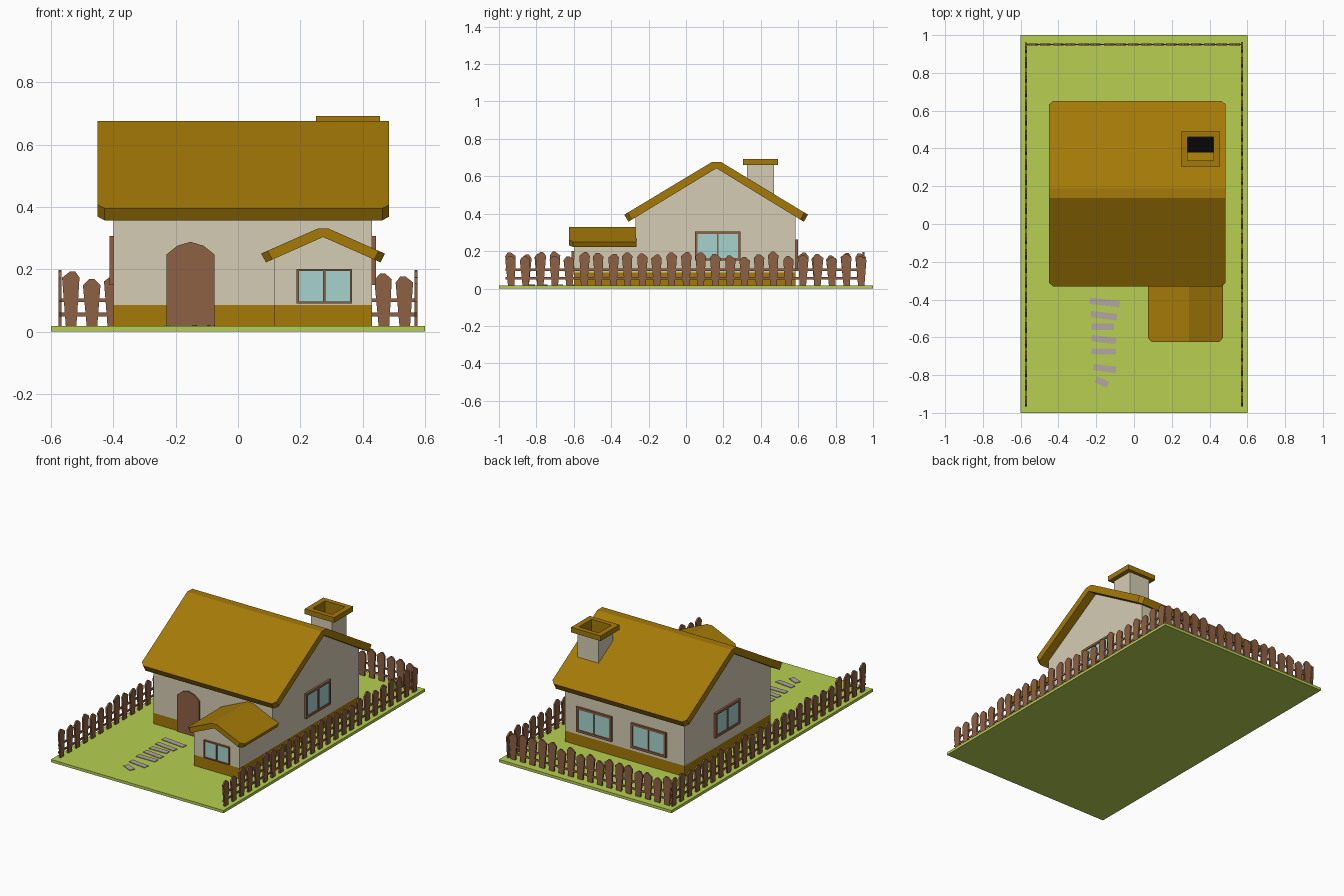
import bpy, bmesh, random
from math import radians
from mathutils import Matrix

if "Cube" in bpy.data.objects:
    bpy.data.objects.remove(bpy.data.objects["Cube"])

random.seed(4)


def material(name, r, g, b):
    m = bpy.data.materials.new(name)
    m.diffuse_color = [(c / 255) ** 2.2 for c in (r, g, b)] + [1]
    m.use_nodes = True
    m.node_tree.nodes["Principled BSDF"].inputs["Base Color"].default_value = m.diffuse_color
    return m


GREEN = material("grass green", 182, 206, 82)
GOLD = material("thatch gold", 163, 121, 16)
CREAM = material("wall cream", 212, 203, 178)
BROWN = material("wood brown", 141, 97, 69)
GLASS = material("glass blue", 165, 211, 206)
STONE = material("stone grey", 178, 166, 160)
BLACK = material("soot black", 15, 15, 15)


def place(x, y, z=0, deg=0):
    return Matrix.Translation((x, y, z)) @ Matrix.Rotation(radians(deg), 4, 'Z')


def prism(bm, pts, y0, y1, mat=Matrix(), index=0):
    """Extrude an x-z outline along y."""
    a = [bm.verts.new(mat @ Matrix.Translation((x, y0, z)).translation) for x, z in pts]
    b = [bm.verts.new(mat @ Matrix.Translation((x, y1, z)).translation) for x, z in pts]
    n = len(pts)
    faces = [bm.faces.new(a), bm.faces.new(b[::-1])]
    for i in range(n):
        j = (i + 1) % n
        faces.append(bm.faces.new((a[j], a[i], b[i], b[j])))
    for f in faces:
        f.material_index = index
    return a, b


def box(bm, x0, x1, y0, y1, z0, z1, mat=Matrix(), index=0):
    prism(bm, [(x0, z0), (x1, z0), (x1, z1), (x0, z1)], y0, y1, mat, index)


def finish(bm, name, *mats):
    bmesh.ops.recalc_face_normals(bm, faces=bm.faces)
    me = bpy.data.meshes.new(name)
    bm.to_mesh(me)
    bm.free()
    for m in mats:
        me.materials.append(m)
    ob = bpy.data.objects.new(name, me)
    bpy.context.collection.objects.link(ob)
    return ob


def walls(name, pts, y0, y1, mat):
    """Gabled body with a gold plinth below z = 0.085."""
    bm = bmesh.new()
    prism(bm, pts, y0, y1, mat)
    bmesh.ops.bisect_plane(bm, geom=bm.verts[:] + bm.edges[:] + bm.faces[:],
                           plane_co=(0, 0, 0.085), plane_no=(0, 0, 1))
    for f in bm.faces:
        f.material_index = int(f.calc_center_median().z < 0.085)
    finish(bm, name, CREAM, GOLD)


def roof(name, pts, y0, y1, mat, cut, both):
    """Bent slab; its eave corners (first/last and fourth/fifth points) are clipped."""
    bm = bmesh.new()
    a, b = prism(bm, pts, y0, y1, mat)
    edges = []
    for ring in (a, b) if both else (a,):
        edges += [bm.edges.get((ring[0], ring[-1])), bm.edges.get((ring[3], ring[4]))]
    bmesh.ops.bevel(bm, geom=edges, offset=cut, segments=1, affect='EDGES')
    finish(bm, name, GOLD)


# Lawn
G = 0.017
bm = bmesh.new()
box(bm, -0.6, 0.6, -1, 1, 0, G)
finish(bm, "lawn", GREEN)

# Main house: outline in y-z, extruded along x
side = place(0, 0, 0, 90)
walls("house_walls", [(-0.27, G), (0.585, G), (0.585, 0.385), (0.16, 0.646), (-0.27, 0.385)],
      -0.43, 0.40, side)
roof("house_roof", [(-0.33, 0.395), (0.138, 0.676), (0.188, 0.676), (0.652, 0.395),
                    (0.63, 0.357), (0.163, 0.643), (-0.308, 0.357)],
     -0.485, 0.45, side, 0.022, True)

# Front wing
walls("wing_walls", [(0.115, G), (0.43, G), (0.43, 0.237), (0.273, 0.306), (0.115, 0.237)],
      -0.60, -0.27, Matrix())
roof("wing_roof", [(0.074, 0.25), (0.255, 0.33), (0.291, 0.33), (0.471, 0.25),
                   (0.457, 0.222), (0.273, 0.303), (0.09, 0.222)],
     -0.625, -0.265, Matrix(), 0.022, False)

# Arched door
bm = bmesh.new()
prism(bm, [(-0.23, G), (-0.075, G), (-0.075, 0.247), (-0.11, 0.275), (-0.1525, 0.288),
           (-0.195, 0.275), (-0.23, 0.247)], -0.278, -0.268)
finish(bm, "door", BROWN)


# Windows: local x is the width, -y points outward
def window(name, mat, w, h, bar):
    bm = bmesh.new()
    d = -0.013
    for s in (-1, 1):
        cx = s * (w - bar) / 2
        box(bm, cx - bar / 2, cx + bar / 2, d, 0.003, 0, h, mat)
        z0 = 0 if s < 0 else h - bar
        box(bm, -w / 2 + bar, w / 2 - bar, d, 0.003, z0, z0 + bar, mat)
        x0, x1 = sorted((s * 0.004, s * (w / 2 - bar)))
        box(bm, x0, x1, -0.007, 0.002, bar, h - bar, mat, 1)
    box(bm, -0.004, 0.004, d, 0.003, bar, h - bar, mat)
    finish(bm, name, BROWN, GLASS)


window("wing_window", place(0.277, -0.60, 0.09), 0.178, 0.111, 0.007)
window("right_window", place(0.43, 0.17, 0.15, 90), 0.245, 0.156, 0.014)
window("left_window", place(-0.40, 0.17, 0.15, -90), 0.245, 0.156, 0.014)
window("back_window_1", place(0.225, 0.585, 0.106, 180), 0.245, 0.156, 0.014)
window("back_window_2", place(-0.155, 0.585, 0.106, 180), 0.245, 0.156, 0.014)

# Chimney: square rings from shaft to cap and down into the flue
bm = bmesh.new()
rings = [(0.074, 0.072, 0.42), (0.074, 0.072, 0.66), (0.103, 0.093, 0.66),
         (0.103, 0.093, 0.692), (0.069, 0.063, 0.692), (0.069, 0.063, 0.56)]
loops = [[bm.verts.new((0.3525 + sx * hx, 0.398 + sy * hy, z))
          for sx, sy in ((-1, -1), (1, -1), (1, 1), (-1, 1))] for hx, hy, z in rings]
for k in range(len(loops) - 1):
    for i in range(4):
        j = (i + 1) % 4
        f = bm.faces.new((loops[k][i], loops[k][j], loops[k + 1][j], loops[k + 1][i]))
        f.material_index = 0 if k == 0 else 1
bm.faces.new(loops[0][::-1])
bm.faces.new(loops[-1]).material_index = 2
finish(bm, "chimney", CREAM, GOLD, BLACK)


# Picket fences: uneven, slightly tilted pickets on two rails
def fence(name, mat, length, count, first, step):
    bm = bmesh.new()
    for z in (0.055, 0.1):
        box(bm, 0, length, -0.003, 0.003, z - 0.006, z + 0.006, mat)
    for i in range(count):
        h = random.uniform(0.15, 0.18)
        t = random.uniform(-0.03, 0.03)
        p = mat @ Matrix.Translation((first + i * step, 0, G)) @ Matrix.Rotation(t, 4, 'Y')
        peak = random.uniform(-0.008, 0.008)
        prism(bm, [(-0.017, 0), (0.017, 0), (0.028, h - 0.02), (peak + 0.008, h),
                   (peak - 0.008, h), (-0.028, h - 0.02)], -0.005, 0.005, p)
    finish(bm, name, BROWN)


fence("right_fence", place(0.571, -0.965, 0, 90), 1.915, 25, 0.03, 0.078)
fence("left_fence", place(-0.571, 0.95, 0, -90), 1.915, 25, 0.013, 0.078)
fence("back_fence", place(0.574, 0.95, 0, 180), 1.148, 17, 0.039, 0.0669)

# Stepping stones: x, y, length, turn
bm = bmesh.new()
for x, y, w, deg in [(-0.155, -0.415, 0.16, -6), (-0.16, -0.485, 0.14, -7), (-0.165, -0.545, 0.12, 0),
                     (-0.16, -0.612, 0.13, -7), (-0.16, -0.675, 0.13, 0), (-0.155, -0.765, 0.12, -7),
                     (-0.17, -0.837, 0.07, -25)]:
    box(bm, -w / 2, w / 2, -0.017, 0.017, G - 0.002, G + 0.004, place(x, y, 0, deg))
finish(bm, "stepping_stones", STONE)
